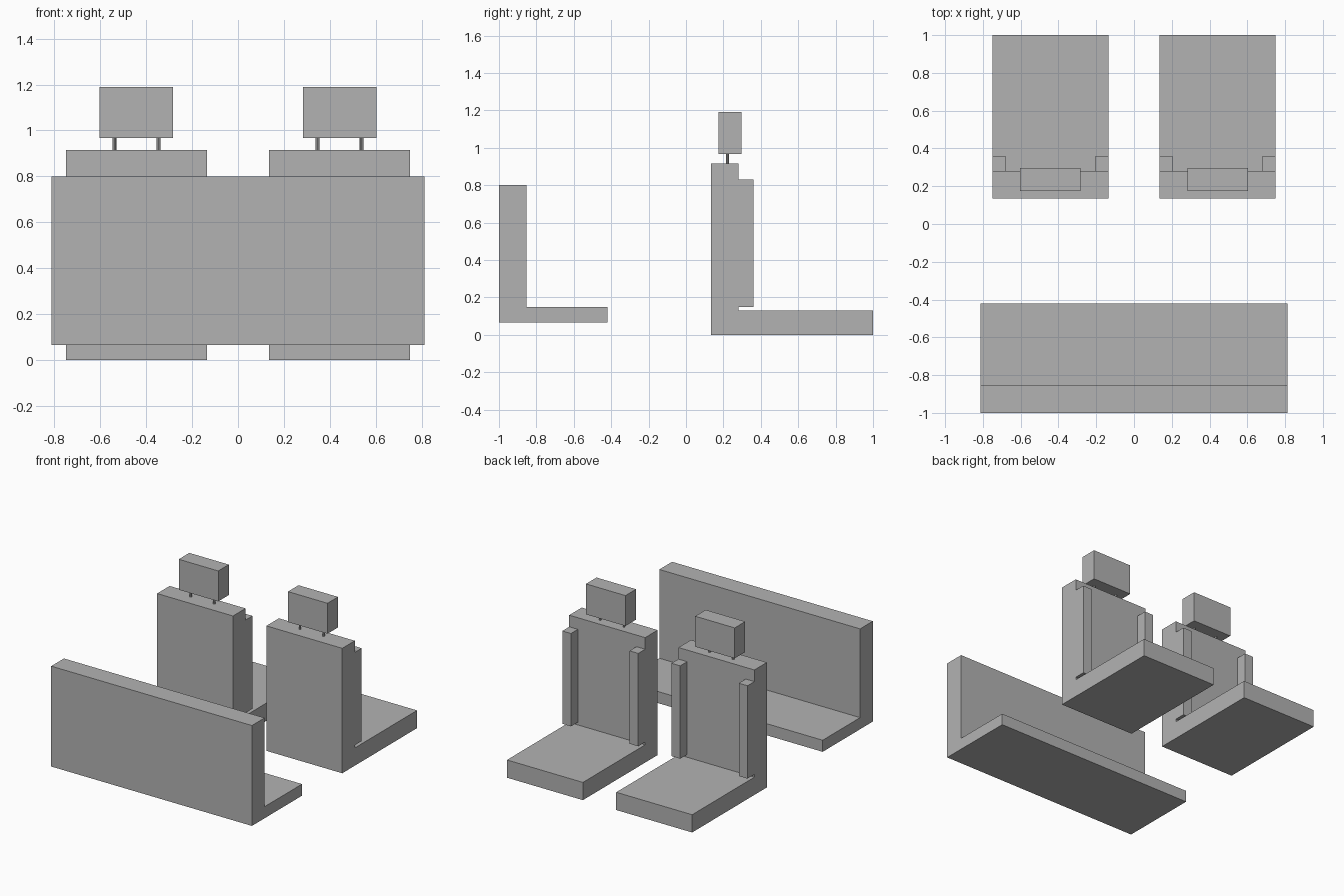
import bpy, bmesh
from mathutils import Matrix

if "Cube" in bpy.data.objects:
    bpy.data.objects.remove(bpy.data.objects["Cube"])

grey = bpy.data.materials.new("plain grey")
grey.diffuse_color = (0.45, 0.45, 0.45, 1)
grey.use_nodes = True
grey.node_tree.nodes["Principled BSDF"].inputs["Base Color"].default_value = grey.diffuse_color


def finish(name, bm):
    bmesh.ops.recalc_face_normals(bm, faces=bm.faces)
    mesh = bpy.data.meshes.new(name)
    bm.to_mesh(mesh)
    bm.free()
    mesh.materials.append(grey)
    obj = bpy.data.objects.new(name, mesh)
    bpy.context.collection.objects.link(obj)
    return obj


def extrude_profile(name, profile, x0, x1):
    """Extrude a (y, z) side profile from x0 to x1."""
    bm = bmesh.new()
    face = bm.faces.new([bm.verts.new((x0, y, z)) for y, z in profile])
    new = bmesh.ops.extrude_face_region(bm, geom=[face])["geom"]
    bmesh.ops.translate(bm, vec=(x1 - x0, 0, 0),
                        verts=[v for v in new if isinstance(v, bmesh.types.BMVert)])
    return finish(name, bm)


def box(name, x0, x1, y0, y1, z0, z1):
    return extrude_profile(name, [(y0, z0), (y1, z0), (y1, z1), (y0, z1)], x0, x1)


def l_shape(y0, y_back, y1, z0, z_seat, z1):
    return [(y0, z0), (y1, z0), (y1, z_seat), (y_back, z_seat), (y_back, z1), (y0, z1)]


def post(name, x, y, z0, z1, radius):
    bm = bmesh.new()
    bmesh.ops.create_cone(bm, cap_ends=True, segments=8, radius1=radius, radius2=radius,
                          depth=z1 - z0, matrix=Matrix.Translation((x, y, (z0 + z1) / 2)))
    return finish(name, bm)


# Wide bench
extrude_profile("bench", l_shape(-1.0, -0.853, -0.42, 0.065, 0.15, 0.80), -0.813, 0.813)

# Two matching single seats
for side, cx in (("left", -0.4425), ("right", 0.4425)):
    # Seat cushion and backrest
    extrude_profile(side + "_seat", l_shape(0.135, 0.28, 1.0, 0.0, 0.13, 0.915),
                    cx - 0.3075, cx + 0.3075)
    # Headrest
    box(side + "_headrest", cx - 0.16, cx + 0.16, 0.175, 0.297, 0.967, 1.19)
    for end, s in (("outer_a", -1), ("outer_b", 1)):
        # Side bolsters on the backrest
        xa, xb = sorted((cx + s * 0.3075, cx + s * 0.2375))
        box(f"{side}_bolster_{end}", xa, xb, 0.28, 0.36, 0.15, 0.83)
        # Headrest posts
        post(f"{side}_headrest_post_{end}", cx + s * 0.096, 0.222, 0.915, 0.967, 0.008)
